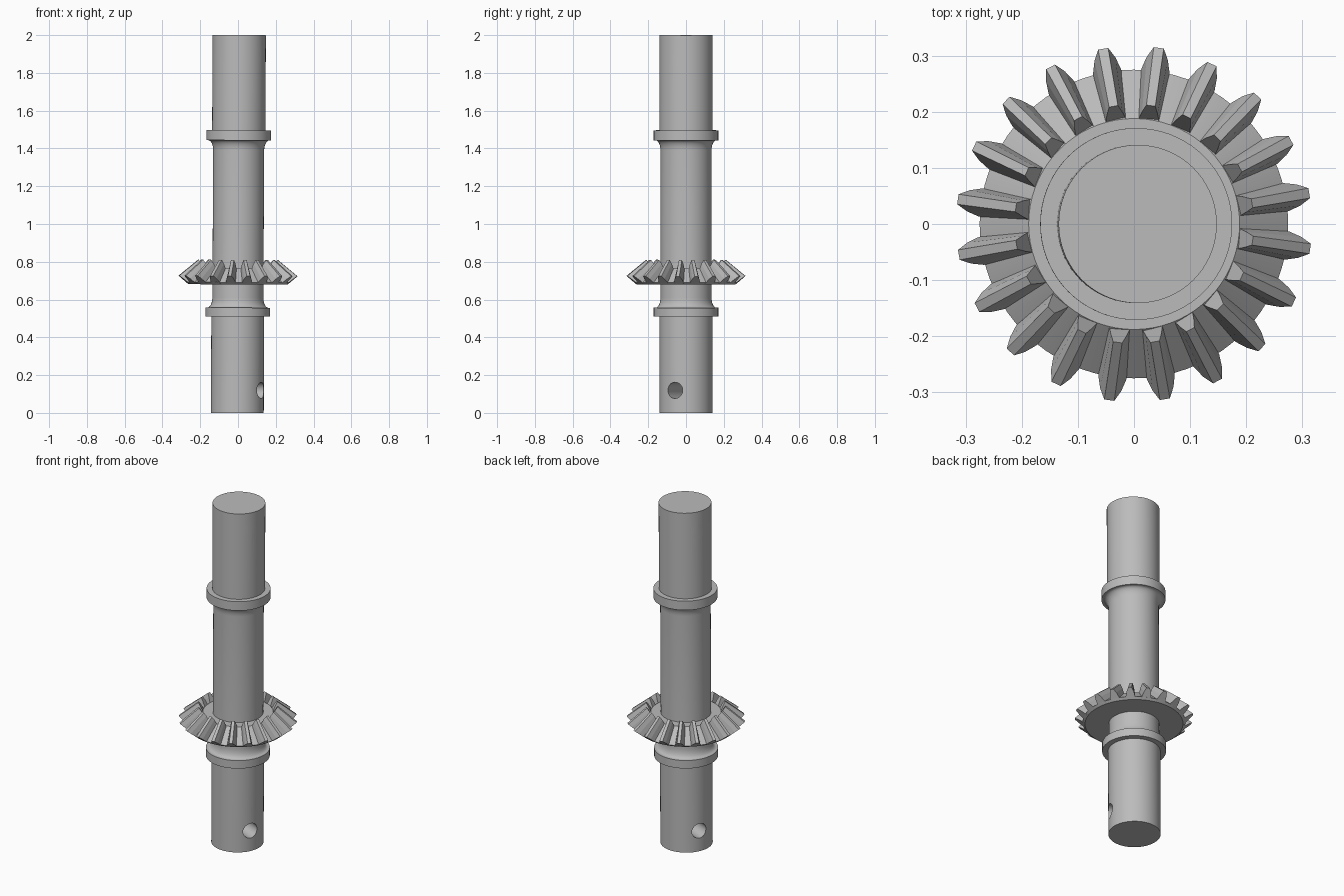
import bpy, bmesh, math
from mathutils import Matrix, Vector

if "Cube" in bpy.data.objects:
    bpy.data.objects.remove(bpy.data.objects["Cube"], do_unlink=True)

steel = bpy.data.materials.new("grey_steel")
steel.use_nodes = True
GREY = (0.5, 0.5, 0.5, 1)
steel.diffuse_color = GREY
steel.node_tree.nodes["Principled BSDF"].inputs["Base Color"].default_value = GREY

# The whole assembly leans very slightly towards +x, pivoting at the gear
PIVOT = Vector((0, 0, 0.72))
LEAN = (Matrix.Translation(PIVOT) @ Matrix.Rotation(0.0052, 4, 'Y')
        @ Matrix.Translation(-PIVOT))


def finish(name, bm):
    bmesh.ops.recalc_face_normals(bm, faces=bm.faces)
    bm.transform(LEAN)
    mesh = bpy.data.meshes.new(name)
    bm.to_mesh(mesh)
    bm.free()
    obj = bpy.data.objects.new(name, mesh)
    mesh.materials.append(steel)
    bpy.context.collection.objects.link(obj)
    return obj


def lathe(name, profile, steps=72):
    bm = bmesh.new()
    verts = [bm.verts.new((r, 0, z)) for r, z in profile]
    edges = [bm.edges.new(pair) for pair in zip(verts, verts[1:])]
    bmesh.ops.spin(bm, geom=verts + edges, cent=(0, 0, 0), axis=(0, 0, 1),
                   angle=math.tau, steps=steps)
    bmesh.ops.remove_doubles(bm, verts=bm.verts, dist=1e-5)
    return finish(name, bm)


def smooth(obj):
    bpy.ops.object.select_all(action='DESELECT')
    obj.select_set(True)
    bpy.context.view_layer.objects.active = obj
    bpy.ops.object.shade_smooth_by_angle(angle=math.radians(30))


# Shaft with two collars, each with a concave fillet on its inner side
def fillet(z_collar, z_shaft):
    for i in range(9):
        t = math.pi / 2 * i / 8
        yield (0.162 - 0.027 * math.sin(t),
               z_shaft + (z_collar - z_shaft) * math.cos(t))


lower = [(0, 0), (0.14, 0), (0.14, 0.51), (0.171, 0.51), (0.171, 0.557)]
upper = [(0.171, 1.443), (0.171, 1.496), (0.141, 1.496), (0.141, 2), (0, 2)]
shaft = lathe("shaft", lower + list(fillet(0.557, 0.61))
              + list(fillet(1.443, 1.39))[::-1] + upper)

# Cross holes through both ends of the shaft
for z in (0.12, 1.885):
    bm = bmesh.new()
    bmesh.ops.create_cone(bm, cap_ends=True, segments=40, radius1=0.043,
                          radius2=0.043, depth=0.5)
    bm.transform(Matrix.Translation((0, 0, z))
                 @ Matrix.Rotation(math.radians(-25), 4, 'Z')
                 @ Matrix.Rotation(math.pi / 2, 4, 'Y'))
    cutter = finish("hole_cutter", bm)
    cutter.hide_render = True
    cut = shaft.modifiers.new("cross_hole", 'BOOLEAN')
    cut.operation = 'DIFFERENCE'
    cut.solver = 'EXACT'
    cut.object = cutter
    bpy.context.view_layer.objects.active = shaft
    bpy.ops.object.modifier_apply(modifier=cut.name)
    bpy.data.objects.remove(cutter, do_unlink=True)
smooth(shaft)

# Conical gear blank
blank = lathe("gear_blank", [(0, 0.68), (0.262, 0.68), (0.275, 0.691),
                             (0.188, 0.765), (0, 0.765)])
smooth(blank)

# Bevel teeth: (half width, radius, height) from root to tip at each end
OUTER = [(0.027, 0.262, 0.681), (0.025, 0.277, 0.693),
         (0.019, 0.298, 0.71), (0.009, 0.317, 0.725)]
INNER = [(0.019, 0.184, 0.745), (0.018, 0.188, 0.765),
         (0.014, 0.2, 0.79), (0.008, 0.213, 0.81)]
TEETH = 20
bm = bmesh.new()
for k in range(TEETH):
    turn = Matrix.Rotation(math.radians(10) + math.tau * k / TEETH, 3, 'Z')
    rings = []
    for section in (OUTER, INNER):
        loop = [(r, w, z) for w, r, z in section]
        loop += [(r, -w, z) for w, r, z in reversed(section)]
        rings.append([bm.verts.new(turn @ Vector(p)) for p in loop])
        bm.faces.new(rings[-1])
    a, b = rings
    for i in range(len(a)):
        j = (i + 1) % len(a)
        bm.faces.new((a[i], a[j], b[j], b[i]))
finish("gear_teeth", bm)
